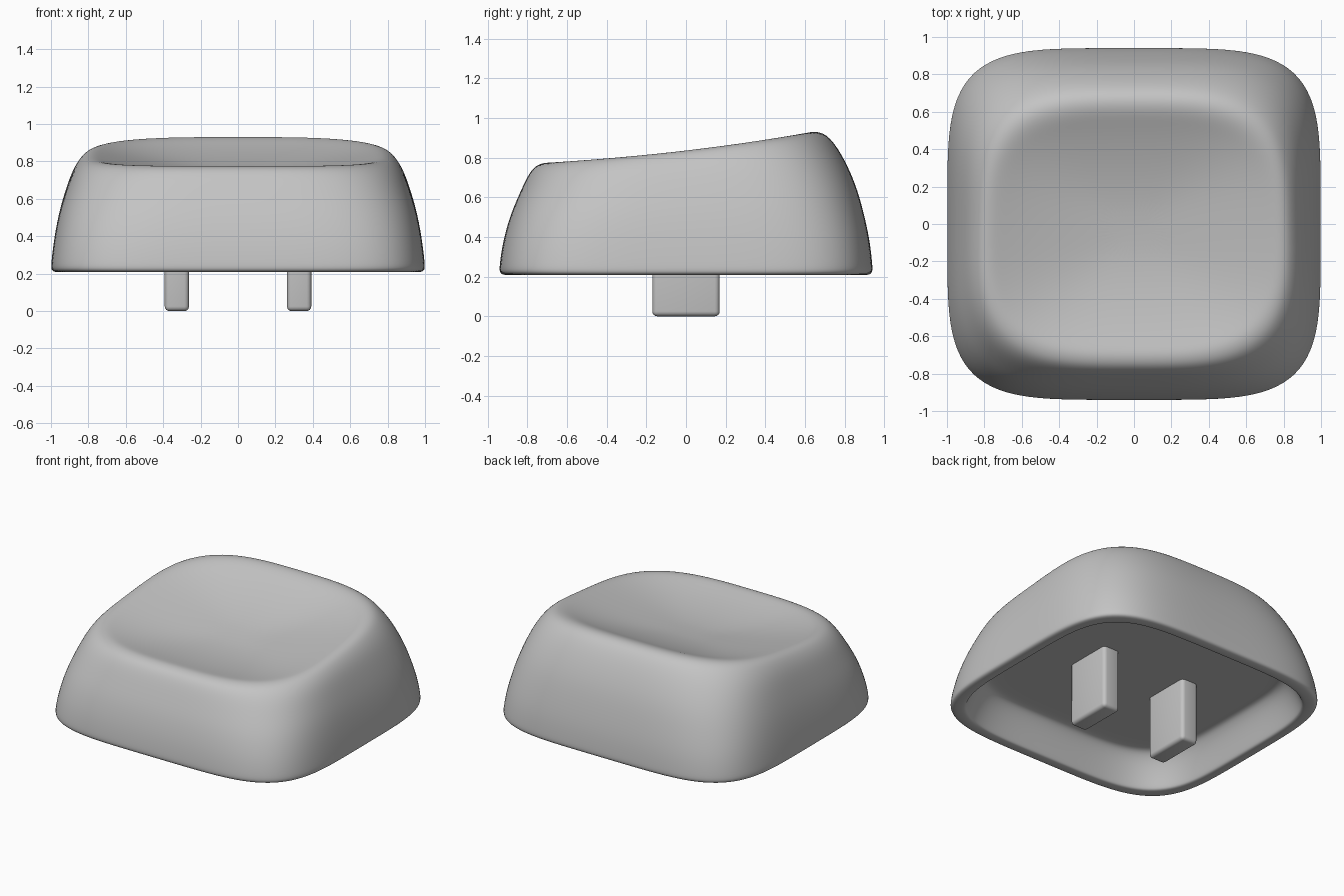
import bpy, bmesh, math

cube = bpy.data.objects.get("Cube")
if cube:
    bpy.data.objects.remove(cube, do_unlink=True)

GREY = (0.55, 0.55, 0.55, 1)
grey = bpy.data.materials.new("light_grey_plastic")
grey.use_nodes = True
grey.diffuse_color = GREY
grey.node_tree.nodes["Principled BSDF"].inputs["Base Color"].default_value = GREY

SEGMENTS = 48


def make_object(name, bm):
    bmesh.ops.recalc_face_normals(bm, faces=bm.faces)
    mesh = bpy.data.meshes.new(name)
    bm.to_mesh(mesh)
    bm.free()
    mesh.materials.append(grey)
    obj = bpy.data.objects.new(name, mesh)
    bpy.context.collection.objects.link(obj)
    return obj


def shade(obj, angle):
    bpy.ops.object.select_all(action='DESELECT')
    obj.select_set(True)
    bpy.context.view_layer.objects.active = obj
    bpy.ops.object.shade_smooth_by_angle(angle=math.radians(angle))


def add_ring(bm, half_x, front, back, z_front, z_back, sag=0):
    """Rounded-square ring, tilted from front to back and sagging in the middle."""
    z_mid = (z_front + z_back) / 2
    # Corners get rounder towards the top
    power = 4.8 - 2.6 * max(0, z_mid - 0.3)
    ring = []
    for i in range(SEGMENTS):
        a = math.tau * i / SEGMENTS
        c, s = math.cos(a), math.sin(a)
        r = (abs(c) ** power + abs(s) ** power) ** (-1 / power)
        u = r * s
        y = (front + back) / 2 + u * (back - front) / 2
        z = z_mid + u * (z_back - z_front) / 2 - sag * (1 - u * u)
        ring.append(bm.verts.new((half_x * r * c, y, z)))
    return ring


# Hollow underside: flat roof, then the inner wall down to the bottom edge
sections = [(k, 0.06 - k, k - 0.06, z, z) for k, z in (
    (0.1, 0.44), (0.4, 0.44), (0.7, 0.44), (0.8, 0.44), (0.835, 0.425),
    (0.87, 0.36), (0.9, 0.27), (0.915, 0.22), (0.925, 0.207), (0.98, 0.207))]
# Outer wall and rolled rim
sections += [
    (1.0, -0.942, 0.942, 0.22, 0.22),
    (0.998, -0.94, 0.94, 0.26, 0.26),
    (0.985, -0.925, 0.928, 0.37, 0.38),
    (0.96, -0.89, 0.895, 0.50, 0.53),
    (0.925, -0.848, 0.855, 0.60, 0.67),
    (0.885, -0.803, 0.795, 0.70, 0.80, 0.003),
    (0.842, -0.77, 0.74, 0.75, 0.885, 0.01),
    (0.808, -0.735, 0.695, 0.77, 0.924, 0.016),
    (0.768, -0.695, 0.645, 0.777, 0.934, 0.02),
    (0.72, -0.65, 0.59, 0.769, 0.921, 0.02),
]
# Dished top
for k in (0.9, 0.75, 0.55, 0.35, 0.15):
    mid, half = -0.03, 0.62 * k
    height = 0.845 - 0.11 * (1 - k * k)
    tilt = 0.122 * half
    sections.append((0.72 * k, mid - half, mid + half,
                     height - tilt, height + tilt, 0.02 * k * k))

bm = bmesh.new()
rings = [add_ring(bm, *section) for section in sections]
for low, high in zip(rings, rings[1:]):
    for i in range(SEGMENTS):
        j = (i + 1) % SEGMENTS
        bm.faces.new((low[i], low[j], high[j], high[i]))
bm.faces.new(rings[0])
bm.faces.new(rings[-1])
shell = make_object("cap_shell", bm)
smooth = shell.modifiers.new("smooth_surface", 'SUBSURF')
smooth.levels = smooth.render_levels = 2
for face in shell.data.polygons:
    face.use_smooth = True

# Pair of mounting prongs under the cap
for side, name in ((1, "left_prong"), (-1, "right_prong")):
    bm = bmesh.new()
    bmesh.ops.create_cube(bm, size=1)
    for v in bm.verts:
        v.co = (side * 0.327 + v.co.x * 0.13, v.co.y * 0.34, 0.24 + v.co.z * 0.48)
    bmesh.ops.bevel(bm, geom=bm.edges[:], offset=0.025, segments=4,
                    profile=0.5, affect='EDGES')
    shade(make_object(name, bm), 40)
